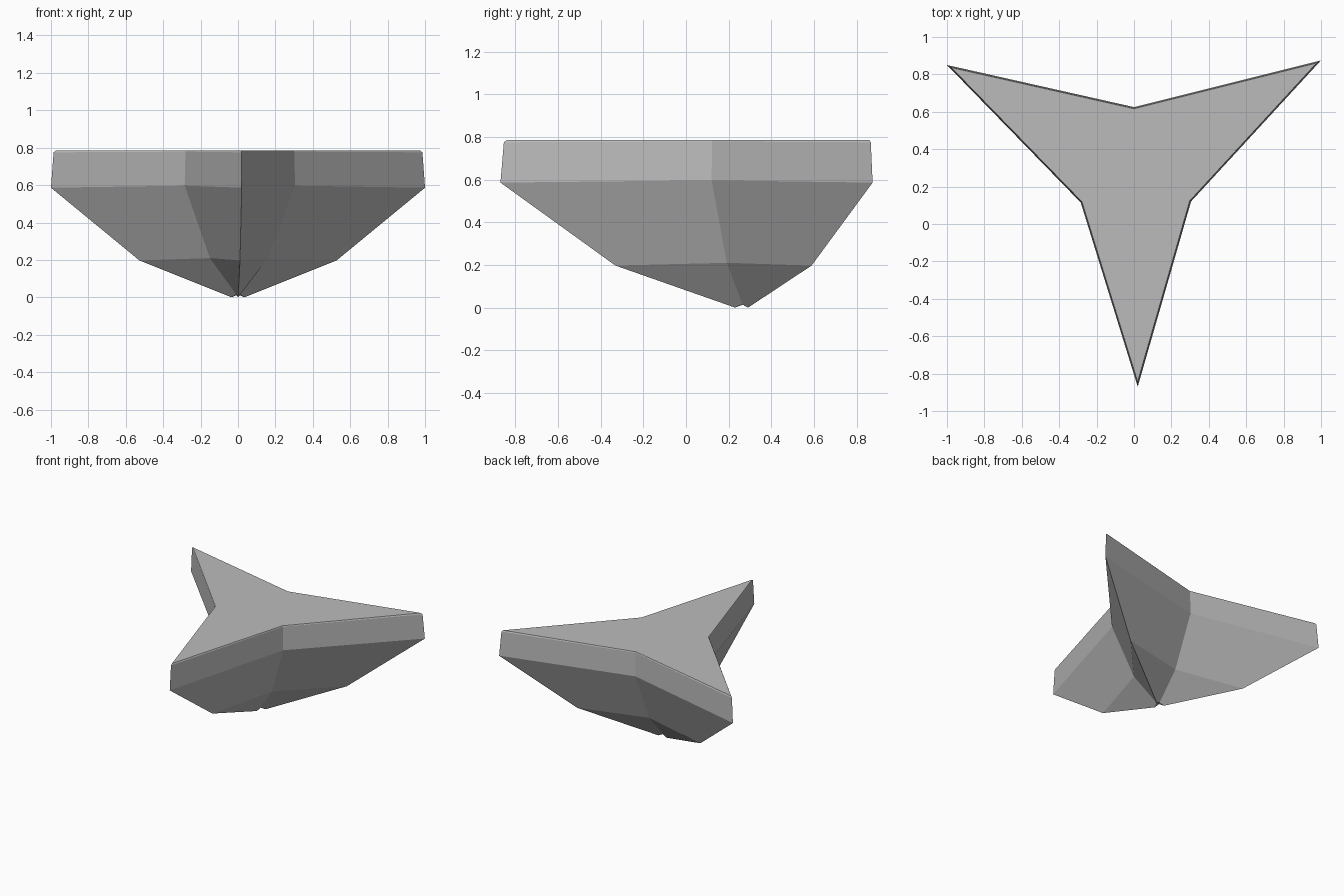
import bpy
import bmesh

cube = bpy.data.objects.get("Cube")
if cube:
    bpy.data.objects.remove(cube, do_unlink=True)

# Three-pointed outline, alternating outer tips and inner corners
OUTLINE = [(0.02, -0.87), (0.305, 0.12), (1.0, 0.875),
           (0.0, 0.625), (-1.0, 0.85), (-0.285, 0.115)]
CENTRE_Y = 0.27

# Each ring: scale, tip height, inner corner height
RINGS = [(0.035, 0.0, 0.015), (0.527, 0.197, 0.21), (1.0, 0.586, 0.597),
         (0.986, 0.775, 0.779), (0.975, 0.785, 0.785)]

grey = bpy.data.materials.new("grey")
grey.use_nodes = True
colour = (0.5, 0.5, 0.5, 1)
grey.diffuse_color = colour
grey.node_tree.nodes["Principled BSDF"].inputs["Base Color"].default_value = colour


def add_ring(bm, scale, tip_z, inner_z):
    return [bm.verts.new((x * scale, CENTRE_Y + (y - CENTRE_Y) * scale,
                          inner_z if i % 2 else tip_z))
            for i, (x, y) in enumerate(OUTLINE)]


# Tapered star body: walls between rings, then both caps
bm = bmesh.new()
rings = [add_ring(bm, *ring) for ring in RINGS]
for low, high in zip(rings, rings[1:]):
    for i in range(len(low)):
        j = (i + 1) % len(low)
        bm.faces.new((low[i], low[j], high[j], high[i]))
bm.faces.new(rings[-1])

# Small underside fan around the keel point
keel = bm.verts.new((0, CENTRE_Y, 0.015))
for i, v in enumerate(rings[0]):
    bm.faces.new((keel, rings[0][(i + 1) % len(OUTLINE)], v))
bmesh.ops.recalc_face_normals(bm, faces=bm.faces)

mesh = bpy.data.meshes.new("star_body")
bm.to_mesh(mesh)
bm.free()
mesh.materials.append(grey)
body = bpy.data.objects.new("star_body", mesh)
bpy.context.collection.objects.link(body)
